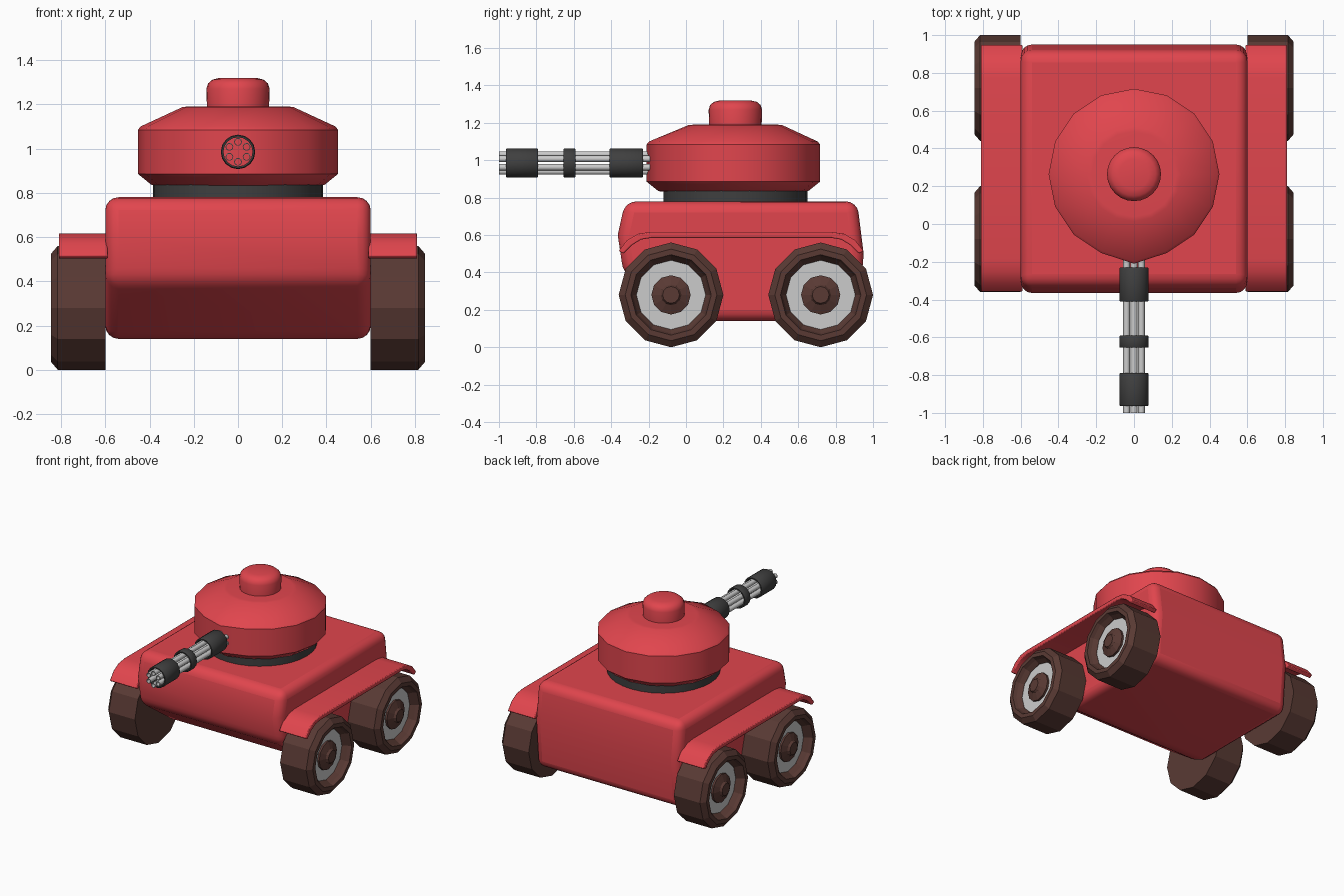
import bpy, bmesh
from math import pi, cos, sin, radians
from mathutils import Matrix

if "Cube" in bpy.data.objects:
    bpy.data.objects.remove(bpy.data.objects["Cube"])


def material(name, rgb):
    m = bpy.data.materials.new(name)
    m.diffuse_color = (*rgb, 1)
    m.use_nodes = True
    m.node_tree.nodes["Principled BSDF"].inputs["Base Color"].default_value = m.diffuse_color
    return m


RED = material("red_paint", (0.75, 0.06, 0.075))
BROWN = material("brown_rubber", (0.10, 0.042, 0.034))
DARK = material("dark_metal", (0.05, 0.05, 0.05))


def finish(bm, name, mat, angle, bevel=0, segments=3):
    bmesh.ops.recalc_face_normals(bm, faces=bm.faces)
    me = bpy.data.meshes.new(name)
    bm.to_mesh(me)
    bm.free()
    ob = bpy.data.objects.new(name, me)
    bpy.context.collection.objects.link(ob)
    if mat:
        me.materials.append(mat)
    if bevel:
        b = ob.modifiers.new("bevel", 'BEVEL')
        b.width, b.segments, b.limit_method = bevel, segments, 'ANGLE'
        b.angle_limit = radians(30)
    if angle:
        bpy.ops.object.select_all(action='DESELECT')
        ob.select_set(True)
        bpy.context.view_layer.objects.active = ob
        bpy.ops.object.shade_smooth_by_angle(angle=radians(angle))
    return ob


def lathe(name, profile, sides, loc, rot=Matrix(), mat=None, angle=0, closed=False):
    """Spin (radius, height) points about local z; closed makes a tube."""
    bm = bmesh.new()
    rings = [[bm.verts.new((r * cos(2 * pi * i / sides), r * sin(2 * pi * i / sides), h))
              for i in range(sides)] for r, h in profile]
    pairs = list(zip(rings, rings[1:]))
    if closed:
        pairs.append((rings[-1], rings[0]))
    else:
        bm.faces.new(rings[0])
        bm.faces.new(rings[-1])
    for a, b in pairs:
        for i in range(sides):
            j = (i + 1) % sides
            bm.faces.new((a[i], a[j], b[j], b[i]))
    bm.transform(Matrix.Translation(loc) @ rot)
    return finish(bm, name, mat, angle)


def prism(name, outline, x0, x1, mat, bevel, segments):
    """Extrude a (y, z) outline along x."""
    bm = bmesh.new()
    face = bm.faces.new([bm.verts.new((x0, y, z)) for y, z in outline])
    new = bmesh.ops.extrude_face_region(bm, geom=[face])["geom"]
    bmesh.ops.translate(bm, vec=(x1 - x0, 0, 0),
                        verts=[v for v in new if isinstance(v, bmesh.types.BMVert)])
    return finish(bm, name, mat, 50, bevel, segments)


# Hull with sloping lower nose
prism("hull", [(-.325, .78), (-.365, .6), (-.335, .4), (.03, .14),
               (.92, .14), (.95, .5), (.915, .78)], -.6, .6, RED, .06, 4)

# Fenders: flat strip with drooping ends
outer = [(.655, .515), (.61, .572), (.55, .607), (.48, .617)]
inner = [(.48, .585), (.535, .576), (.585, .545), (.63, .50)]
strip = ([(.295 + y, z) for y, z in outer] + [(.295 - y, z) for y, z in reversed(outer)]
         + [(.295 - y, z) for y, z in reversed(inner)] + [(.295 + y, z) for y, z in inner])
for side, s in (("right", 1), ("left", -1)):
    prism(side + "_fender", strip, s * .59, s * .81, RED, .006, 2)

# Wheels: faceted tyre, inset grey disc, stepped hub
for side, s in (("right", 1), ("left", -1)):
    rot = Matrix.Rotation(s * pi / 2, 4, 'Y')
    for end, y in (("front", -.08), ("rear", .72)):
        loc = (0, y, .28)
        lathe(f"{side}_{end}_tyre", [(.28, .6), (.28, .815), (.245, .845), (.215, .845),
                                     (.205, .82), (.185, .79), (.185, .75)],
              12, loc, rot, BROWN)
        lathe(f"{side}_{end}_disc", [(.19, .74), (.19, .785)], 12, loc, rot)
        lathe(f"{side}_{end}_hub", [(.105, .77), (.105, .80), (.055, .82), (.045, .835)],
              12, loc, rot, BROWN)

# Turret ring, turret and hatch
CY = .264
lathe("turret_ring", [(.385, .76), (.385, .85)], 32, (0, CY, 0), mat=DARK, angle=40)
turret = lathe("turret", [(.37, .832), (.39, .835), (.452, .885), (.452, 1.085), (.44, 1.1),
                          (.25, 1.188), (.225, 1.19)], 16, (0, CY, 0), mat=RED, angle=35)
for v in turret.data.vertices:          # pulled-out nose behind the gun
    if v.co.y < -.1 and abs(v.co.x) < .02:
        v.co.y -= .022
lathe("hatch", [(.14, 1.17), (.143, 1.27), (.135, 1.295), (.115, 1.312), (.08, 1.32)],
      24, (0, CY, 0), mat=RED, angle=50)

# Rotary gun: six hollow barrels held by three open collars
forward = Matrix.Rotation(pi / 2, 4, 'X')
axis = (0, 0, .985)
for i in range(6):
    a = 2 * pi * i / 6 + pi / 2
    lathe(f"barrel_{i + 1}", [(.018, .17), (.018, 1.0), (.014, 1.0), (.014, .17)], 10,
          (.045 * cos(a), 0, .985 + .045 * sin(a)), forward, None, 40, True)
for name, h0, h1 in (("rear", .23, .41), ("middle", .59, .655), ("muzzle", .79, .963)):
    lathe(name + "_collar", [(.074, h0), (.078, h0 + .006), (.078, h1 - .006), (.074, h1),
                             (.066, h1), (.066, h0)], 16, axis, forward, DARK, 40, True)
